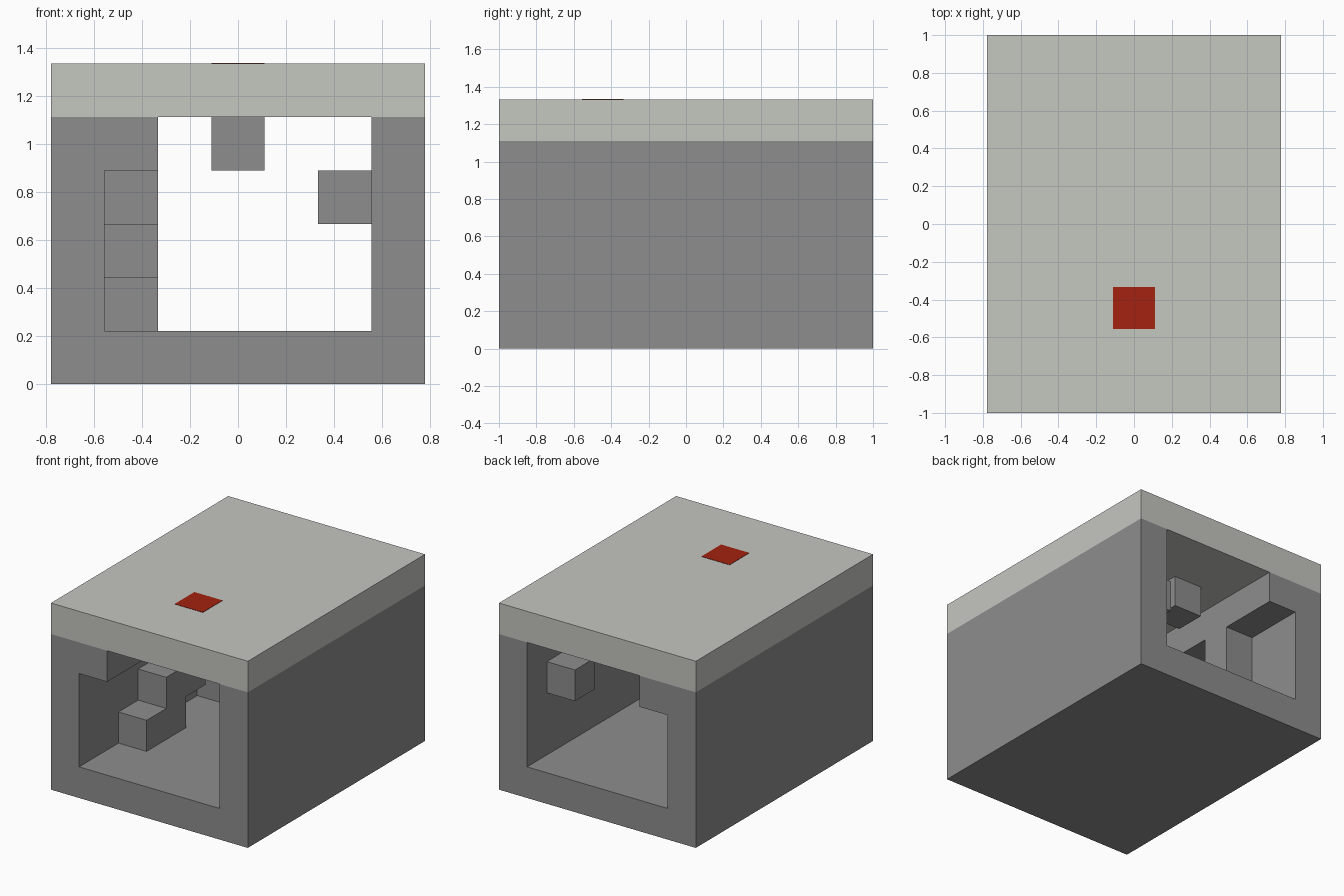
import bpy
import bmesh
from mathutils import Vector

if "Cube" in bpy.data.objects:
    bpy.data.objects.remove(bpy.data.objects["Cube"], do_unlink=True)

# Everything sits on a block grid: 7 wide, 9 deep, 6 high
UNIT = 2 / 9


def place(x, y, z):
    return Vector((x - 3.5, y - 4.5, z)) * UNIT


def material(name, colour):
    mat = bpy.data.materials.new(name)
    mat.use_nodes = True
    mat.diffuse_color = (*colour, 1)
    mat.node_tree.nodes["Principled BSDF"].inputs["Base Color"].default_value = (*colour, 1)
    return mat


grey = material("stone grey", (0.27, 0.27, 0.27))
pale = material("pale stone", (0.56, 0.57, 0.53))
red = material("signal red", (0.37, 0.016, 0.005))


def prism(name, corners, sweep, mat):
    """Extrude a flat outline, given in grid units, along a sweep vector."""
    bm = bmesh.new()
    face = bm.faces.new([bm.verts.new(place(*c)) for c in corners])
    out = bmesh.ops.extrude_face_region(bm, geom=[face], use_keep_orig=True)
    moved = [v for v in out["geom"] if isinstance(v, bmesh.types.BMVert)]
    bmesh.ops.translate(bm, verts=moved, vec=Vector(sweep) * UNIT)
    bmesh.ops.recalc_face_normals(bm, faces=bm.faces)
    mesh = bpy.data.meshes.new(name)
    bm.to_mesh(mesh)
    bm.free()
    mesh.materials.append(mat)
    obj = bpy.data.objects.new(name, mesh)
    bpy.context.collection.objects.link(obj)
    return obj


def box(name, low, size, mat):
    x, y, z = low
    w, d, h = size
    base = [(x, y, z), (x + w, y, z), (x + w, y + d, z), (x, y + d, z)]
    return prism(name, base, (0, 0, h), mat)


# Floor, both walls and the shoulder beam, as one section swept front to back
section = [(0, 0), (7, 0), (7, 5), (6, 5), (6, 1),
           (1, 1), (1, 4), (2, 4), (2, 5), (0, 5)]
prism("tunnel_shell", [(x, 0, z) for x, z in section], (0, 9, 0), grey)

# Flat roof with a thin painted square
box("roof", (0, 0, 5), (7, 9, 1), pale)
box("roof_marker", (3, 2, 6), (1, 1, 0.01), red)

# Steps climbing along the right wall
steps = [(2, 1), (4, 1), (4, 2), (5, 2), (5, 4),
         (4, 4), (4, 3), (3, 3), (3, 2), (2, 2)]
prism("wall_steps", [(1, y, z) for y, z in steps], (1, 0, 0), grey)

# Pillar and loose blocks toward the back
box("rear_pillar", (1, 6, 1), (1, 1, 3), grey)
box("ceiling_block", (3, 6, 4), (1, 1, 1), grey)
box("wall_block", (5, 7, 3), (1, 1, 1), grey)
